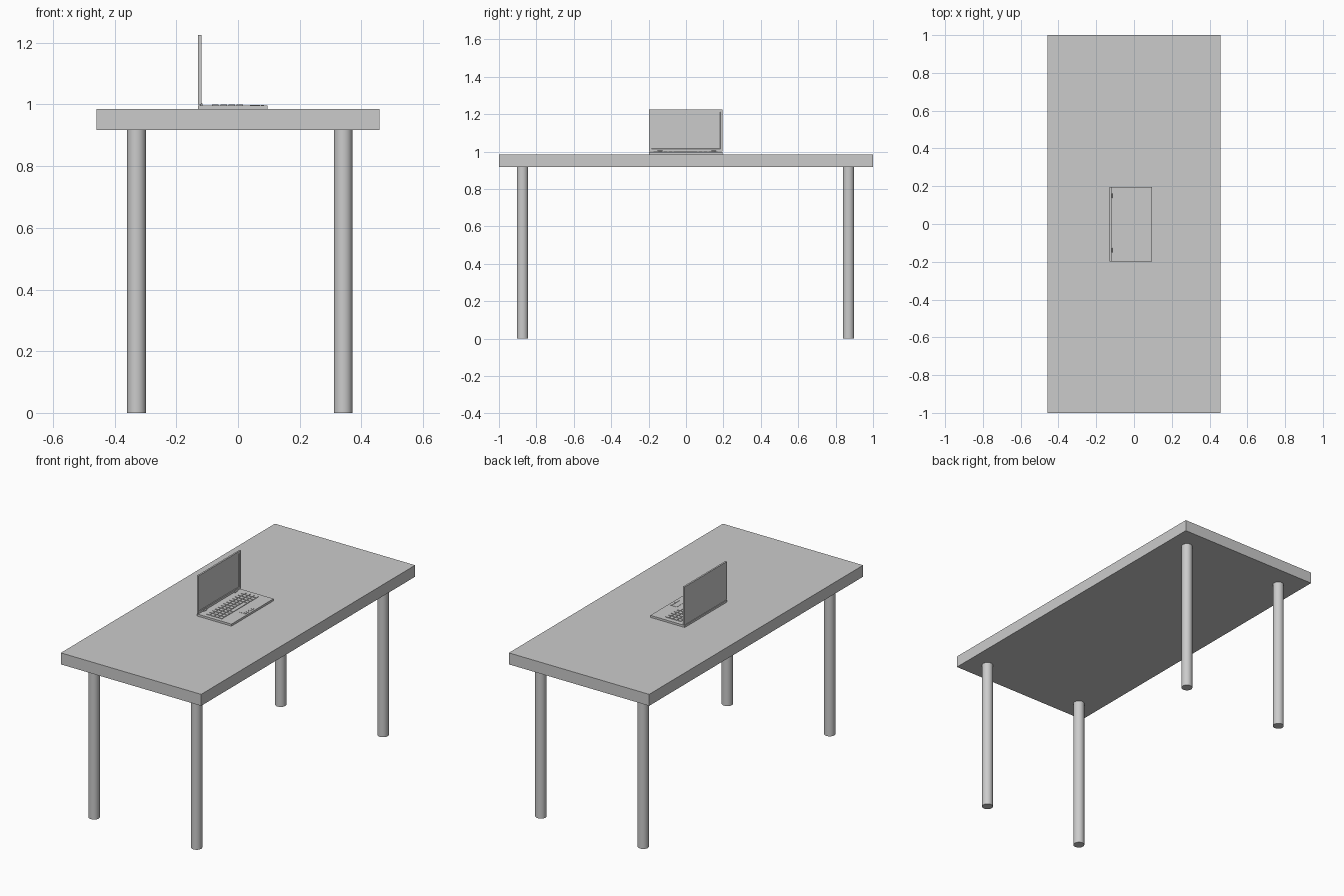
import bpy, bmesh
from mathutils import Matrix, Vector

if "Cube" in bpy.data.objects:
    bpy.data.objects.remove(bpy.data.objects["Cube"])


def make_object(name, bm):
    mesh = bpy.data.meshes.new(name)
    bm.to_mesh(mesh)
    bm.free()
    obj = bpy.data.objects.new(name, mesh)
    bpy.context.collection.objects.link(obj)
    return obj


def add_box(bm, lo, hi):
    lo, hi = Vector(lo), Vector(hi)
    mat = Matrix.Translation((lo + hi) / 2) @ Matrix.Diagonal((*(hi - lo), 1))
    bmesh.ops.create_cube(bm, size=1, matrix=mat)


def box(name, lo, hi):
    bm = bmesh.new()
    add_box(bm, lo, hi)
    return make_object(name, bm)


def cylinder(name, radius, depth, loc, rot=(0, 0, 0), sides=32):
    bpy.ops.mesh.primitive_cylinder_add(vertices=sides, radius=radius, depth=depth,
                                        location=loc, rotation=rot)
    obj = bpy.context.object
    obj.name = name
    bpy.ops.object.shade_smooth_by_angle()
    return obj


TOP_LO, TOP_HI = 0.917, 0.985   # table top heights
DECK = 0.997                    # laptop base upper face

# Table
box("table_top", (-0.459, -1, TOP_LO), (0.459, 1, TOP_HI))
for side, x in (("left", -0.329), ("right", 0.341)):
    for end, y in (("front", -0.874), ("back", 0.869)):
        cylinder(f"{end}_{side}_leg", 0.0305, TOP_LO, (x, y, TOP_LO / 2))

# Laptop base
box("laptop_base", (-0.129, -0.198, TOP_HI), (0.096, 0.196, DECK))

# Laptop lid with a recessed display on the +x side
bm = bmesh.new()
add_box(bm, (-0.129, -0.198, DECK + 0.003), (-0.119, 0.196, 1.225))
bm.normal_update()
display = max(bm.faces, key=lambda f: f.normal.x)
bmesh.ops.inset_region(bm, faces=[display], thickness=0.018)
bmesh.ops.inset_region(bm, faces=[display], thickness=0.003, depth=-0.003)
make_object("laptop_lid", bm)

# Hinges
for side, y in (("left", -0.139), ("right", 0.149)):
    cylinder(f"{side}_hinge", 0.0045, 0.025, (-0.119, y, DECK + 0.003),
             (1.5708, 0, 0), 16)

# Keyboard: three rows of square keys and a front row with a space bar
bm = bmesh.new()
COLS, Y0, PITCH_Y, PITCH_X = 13, -0.174, 0.0267, 0.0265
for row in range(4):
    x = -0.084 + row * PITCH_X
    col = 0
    while col < COLS:
        span = 5 if row == 3 and col == 4 else 1
        y = Y0 + col * PITCH_Y
        add_box(bm, (x, y, DECK - 0.001),
                (x + 0.0215, y + span * PITCH_Y - 0.005, DECK + 0.003))
        col += span
make_object("keyboard", bm)

# Touchpad with two buttons
box("touchpad", (0.039, -0.05, DECK - 0.001), (0.072, 0.03, DECK + 0.001))
for side, y in (("left", -0.05), ("right", -0.008)):
    box(f"{side}_touchpad_button", (0.074, y, DECK - 0.001), (0.084, y + 0.038, DECK + 0.002))
